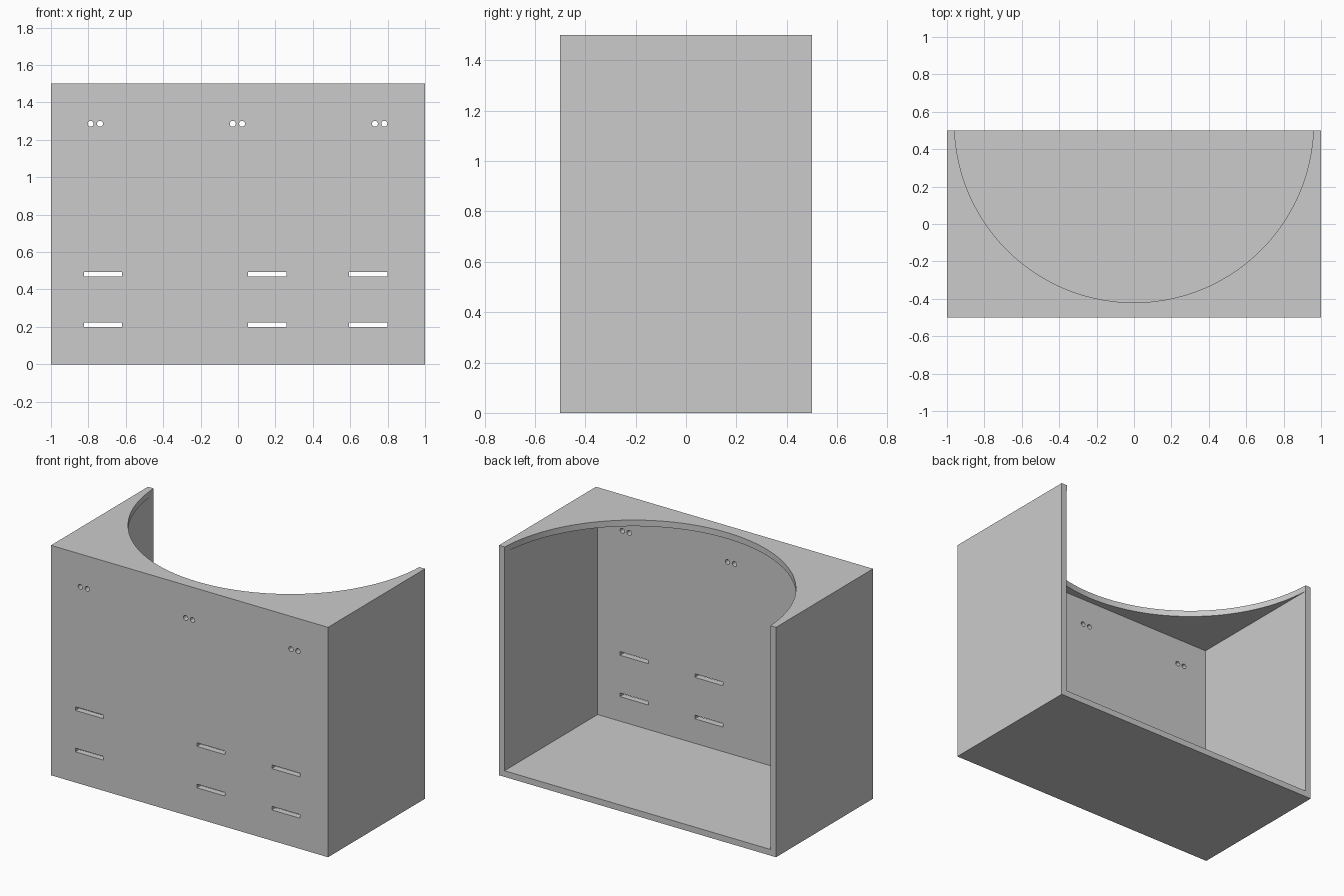
import bpy, bmesh
from math import pi, radians
from mathutils import Matrix, Vector

if "Cube" in bpy.data.objects:
    bpy.data.objects.remove(bpy.data.objects["Cube"])

T = 0.04  # panel thickness


def add_box(bm, lo, hi):
    lo, hi = Vector(lo), Vector(hi)
    bmesh.ops.create_cube(bm, size=1, matrix=Matrix.Translation((lo + hi) / 2)
                          @ Matrix.Diagonal((*(hi - lo), 1)))


def add_cylinder(bm, center, radius, depth, segments, rot=Matrix.Identity(4)):
    bmesh.ops.create_cone(bm, cap_ends=True, segments=segments, radius1=radius,
                          radius2=radius, depth=depth,
                          matrix=Matrix.Translation(center) @ rot)


def make_object(name, bm):
    mesh = bpy.data.meshes.new(name)
    bm.to_mesh(mesh)
    bm.free()
    obj = bpy.data.objects.new(name, mesh)
    bpy.context.collection.objects.link(obj)
    return obj


def cut(target, cutter):
    bpy.context.view_layer.objects.active = target
    mod = target.modifiers.new(cutter.name, 'BOOLEAN')
    mod.operation, mod.solver, mod.object = 'DIFFERENCE', 'EXACT', cutter
    bpy.ops.object.modifier_apply(modifier=mod.name)
    bpy.data.objects.remove(cutter)


# Outer block of the counter
bm = bmesh.new()
add_box(bm, (-1, -0.5, 0), (1, 0.5, 1.5))
counter = make_object("counter_shell", bm)

# Hollow interior, open at the back
bm = bmesh.new()
add_box(bm, (-1 + T, -0.5 + T, T), (1 - T, 0.7, 1.5 - T))
cut(counter, make_object("cavity_cutter", bm))

# Round bay cut out of the top panel
bm = bmesh.new()
add_cylinder(bm, (0, 0.54, 1.5), 0.96, 0.2, 128)
cut(counter, make_object("bay_cutter", bm))

# Paired round holes and rows of slots through the front panel
bm = bmesh.new()
for x in (-0.763, -0.003, 0.757):
    for dx in (-0.025, 0.025):
        add_cylinder(bm, (x + dx, -0.48, 1.286), 0.016, 0.12, 24,
                     Matrix.Rotation(pi / 2, 4, 'X'))
for x in (-0.722, 0.156, 0.696):
    for z in (0.212, 0.482):
        add_box(bm, (x - 0.102, -0.54, z - 0.012), (x + 0.102, -0.42, z + 0.012))
cut(counter, make_object("front_hole_cutter", bm))

# Smooth only the curved faces
counter.select_set(True)
bpy.context.view_layer.objects.active = counter
bpy.ops.object.shade_smooth_by_angle(angle=radians(30))
